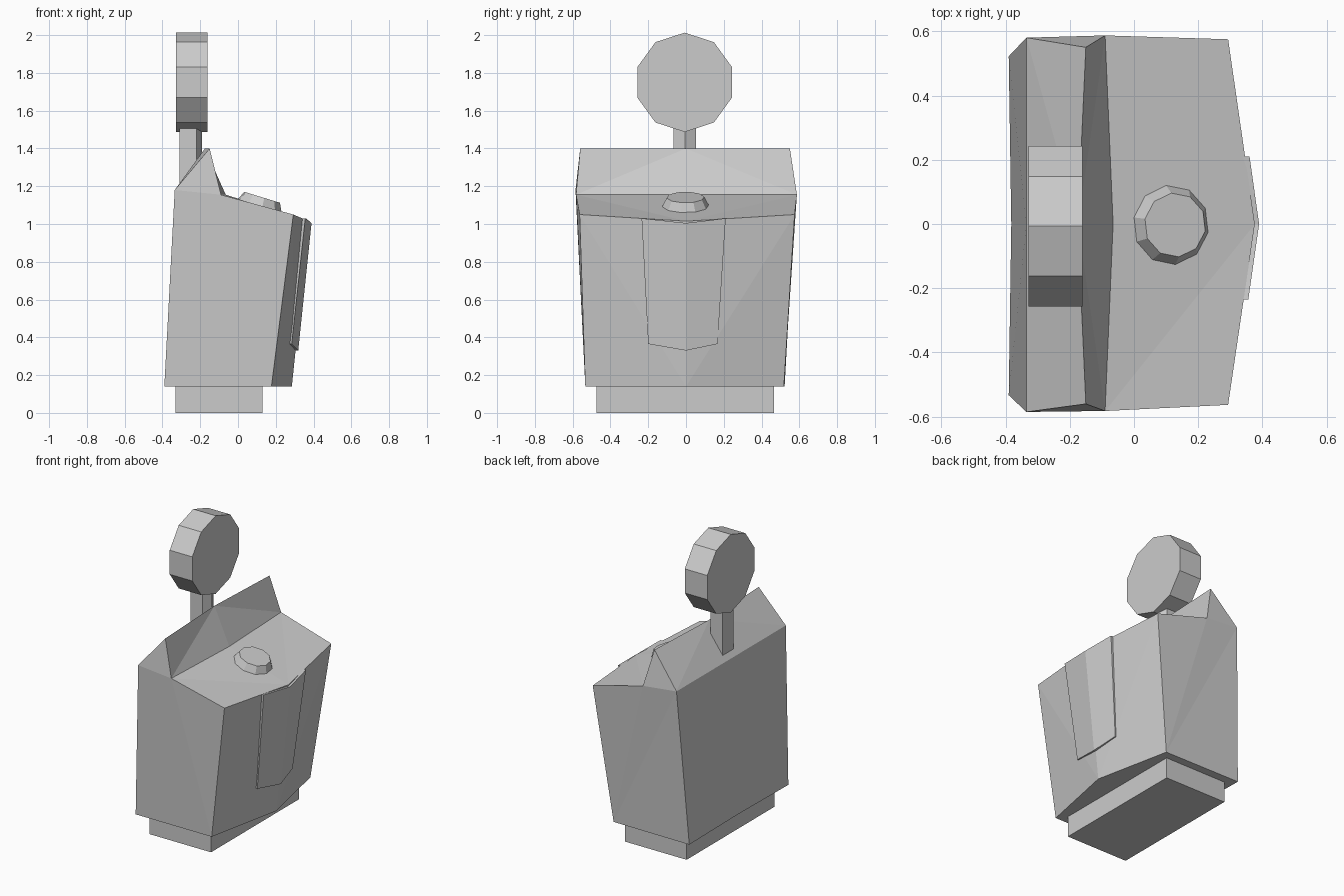
import bpy, bmesh, math
from mathutils import Matrix

if "Cube" in bpy.data.objects:
    bpy.data.objects.remove(bpy.data.objects["Cube"])

grey = bpy.data.materials.new("plain_grey")
grey.diffuse_color = (0.6, 0.6, 0.6, 1)
grey.use_nodes = True
grey.node_tree.nodes["Principled BSDF"].inputs["Base Color"].default_value = grey.diffuse_color


def finish(name, bm):
    """Turn a bmesh into a flat-shaded object."""
    bmesh.ops.recalc_face_normals(bm, faces=bm.faces)
    mesh = bpy.data.meshes.new(name)
    bm.to_mesh(mesh)
    bm.free()
    mesh.materials.append(grey)
    obj = bpy.data.objects.new(name, mesh)
    bpy.context.collection.objects.link(obj)
    return obj


def from_faces(name, points, faces):
    bm = bmesh.new()
    verts = [bm.verts.new(p) for p in points]
    for f in faces:
        bm.faces.new([verts[i] for i in f])
    return finish(name, bm)


def prism(name, lower, upper):
    """Solid between two matching outlines."""
    n = len(lower)
    sides = [(i, (i + 1) % n, n + (i + 1) % n, n + i) for i in range(n)]
    return from_faces(name, lower + upper,
                      sides + [tuple(range(n)), tuple(range(n, 2 * n))])


def cone(name, r1, r2, depth, matrix):
    bm = bmesh.new()
    bmesh.ops.create_cone(bm, cap_ends=True, segments=10, radius1=r1,
                          radius2=r2, depth=depth, matrix=matrix)
    return finish(name, bm)


# Torso with a raised collar: (x, y on the -y side, y on the +y side, z)
pairs = [(-0.39, -0.533, 0.522, 0.14),    # 0/1 lower back
         (0.177, -0.533, 0.518, 0.14),    # 2/3 lower chest corner
         (-0.335, -0.585, 0.58, 1.18),    # 4/5 upper back
         (-0.15, -0.56, 0.55, 1.4),       # 6/7 collar tip
         (-0.09, -0.582, 0.587, 1.155),   # 8/9 collar foot
         (0.293, -0.563, 0.575, 1.05)]    # 10/11 upper chest corner
points = [(x, y, z) for x, a, b, z in pairs for y in (a, b)]
points += [(0.285, 0, 0.14),              # 12 lower chest ridge
           (0.376, 0, 1.015),             # 13 upper chest ridge
           (-0.065, 0, 1.155),            # 14 collar foot, middle
           (-0.175, 0, 1.4),              # 15 collar top, middle
           (-0.335, 0, 1.18),             # 16 upper back, middle
           (-0.382, 0, 0.14)]             # 17 lower back, middle
faces = []
for s in (0, 1):
    faces += [(0 + s, 2 + s, 4 + s), (2 + s, 8 + s, 4 + s),
              (2 + s, 10 + s, 8 + s),                      # flank
              (4 + s, 8 + s, 6 + s),                       # collar end
              (2 + s, 12, 10 + s), (12, 13, 10 + s),       # chest
              (8 + s, 10 + s, 13), (8 + s, 13, 14),        # shelf
              (8 + s, 14, 15), (8 + s, 15, 6 + s),         # collar front
              (4 + s, 6 + s, 15), (4 + s, 15, 16),         # collar back
              (0 + s, 4 + s, 16), (0 + s, 16, 17),         # back
              (0 + s, 17, 12, 2 + s)]                      # underside
from_faces("torso", points, faces)

# Base block
ring = [(-0.33, -0.473), (0.13, -0.473), (0.13, 0.465), (-0.33, 0.465)]
prism("base", [(x, y, 0) for x, y in ring], [(x, y, 0.145) for x, y in ring])

# Neck with a pointed front
ring = [(-0.31, -0.065), (-0.22, -0.065), (-0.19, -0.005),
        (-0.22, 0.052), (-0.31, 0.052)]
prism("neck", [(x, y, 1.15) for x, y in ring], [(x, y, 1.52) for x, y in ring])

# Ten-sided disc head, flat side up
cone("head", 0.263, 0.263, 0.168,
     Matrix.Translation((-0.245, -0.007, 1.75)) @ Matrix.Rotation(math.pi / 2, 4, 'Y')
     @ Matrix.Rotation(math.radians(90), 4, 'Z'))

# Bevelled button lying on the sloped shelf
tilt = Matrix.Rotation(math.radians(17), 4, 'Y')
cone("button", 0.128, 0.1, 0.055,
     Matrix.Translation((0.12, -0.003, 1.115)) @ tilt
     @ Matrix.Rotation(math.radians(7), 4, 'Z'))


# Chest plate following the folded chest, as two joined halves
def chest_x(y, z):
    t = (z - 0.14) / 0.9
    ridge = 0.285 + 0.094 * t
    corner = 0.177 + 0.115 * t
    return ridge + (corner - ridge) * abs(y) / (0.525 + 0.045 * t)


outline = [(0, 1.005), (-0.235, 1.03), (-0.2, 0.365), (0, 0.33),
           (0.167, 0.365), (0.21, 1.03)]
plate = [(chest_x(y, z) + d, y, z) for d in (-0.01, 0.014) for y, z in outline]
rim = [(i, (i + 1) % 6, 6 + (i + 1) % 6, 6 + i) for i in range(6)]
from_faces("chest_plate", plate,
           rim + [(0, 1, 2, 3), (3, 4, 5, 0), (6, 7, 8, 9), (9, 10, 11, 6)])
